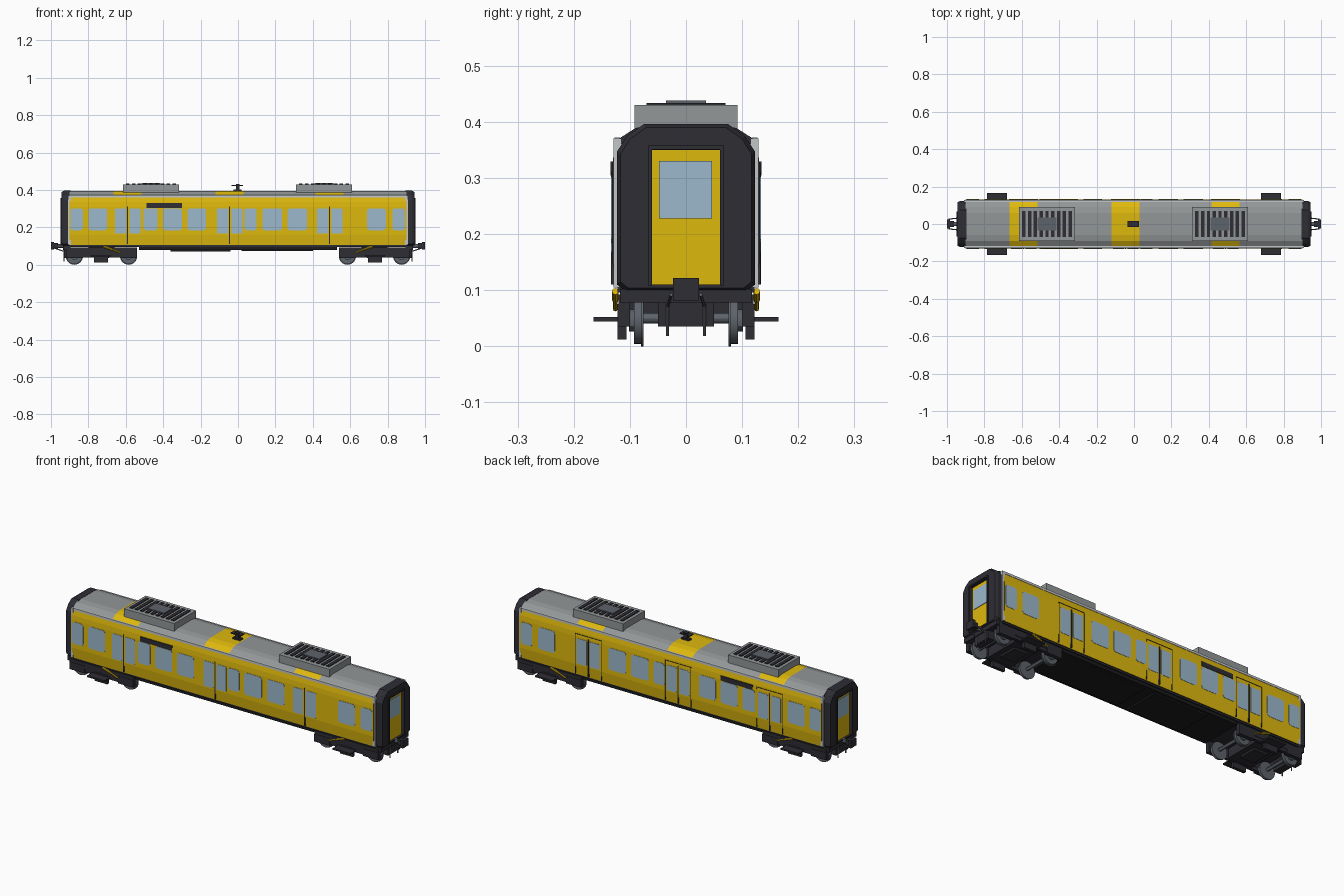
import bpy, bmesh, math
from mathutils import Vector, Matrix

if "Cube" in bpy.data.objects:
    bpy.data.objects.remove(bpy.data.objects["Cube"], do_unlink=True)


def material(name, r, g, b):
    m = bpy.data.materials.new(name)
    m.use_nodes = True
    m.diffuse_color = (r, g, b, 1)
    m.node_tree.nodes["Principled BSDF"].inputs["Base Color"].default_value = (r, g, b, 1)
    return m


YELLOW = material("yellow paint", 0.73, 0.48, 0.004)
ROOF = material("roof grey", 0.29, 0.31, 0.315)
LIGHT = material("light grey", 0.55, 0.57, 0.58)
DARK = material("charcoal", 0.026, 0.026, 0.034)
BLACK = material("underside black", 0.012, 0.012, 0.014)
GLASS = material("blue glass", 0.33, 0.48, 0.60)
STEEL = material("steel grey", 0.11, 0.125, 0.145)


def finish(name, bm, *mats):
    bmesh.ops.recalc_face_normals(bm, faces=bm.faces[:])
    me = bpy.data.meshes.new(name)
    bm.to_mesh(me)
    bm.free()
    for m in mats:
        me.materials.append(m)
    ob = bpy.data.objects.new(name, me)
    bpy.context.collection.objects.link(ob)
    return ob


def add_box(bm, x0, x1, y0, y1, z0, z1):
    mat = Matrix.Translation(((x0 + x1) / 2, (y0 + y1) / 2, (z0 + z1) / 2)) @ \
        Matrix.Diagonal((abs(x1 - x0), abs(y1 - y0), abs(z1 - z0), 1))
    bmesh.ops.create_cube(bm, size=1, matrix=mat)


def boxes(name, mat, *bounds, mx=False, my=False):
    """One object from box bounds, optionally mirrored in x and/or y."""
    bm = bmesh.new()
    for x0, x1, y0, y1, z0, z1 in bounds:
        for sx in ((1, -1) if mx else (1,)):
            for sy in ((1, -1) if my else (1,)):
                add_box(bm, x0 * sx, x1 * sx, y0 * sy, y1 * sy, z0, z1)
    return finish(name, bm, mat)


def add_rod(bm, a, b, r, seg=8):
    a, b = Vector(a), Vector(b)
    rot = (b - a).to_track_quat('Z', 'Y').to_matrix().to_4x4()
    bmesh.ops.create_cone(bm, cap_ends=True, segments=seg, radius1=r, radius2=r,
                          depth=(b - a).length, matrix=Matrix.Translation((a + b) / 2) @ rot)


def add_pane(bm, x0, x1, z0, z1, side, r=0.014):
    """Thin plate with rounded corners on one flank of the body."""
    pts = []
    for cx, cz, a0 in ((x1 - r, z1 - r, 0), (x0 + r, z1 - r, 90),
                       (x0 + r, z0 + r, 180), (x1 - r, z0 + r, 270)):
        for k in range(4):
            a = math.radians(a0 + 30 * k)
            pts.append((cx + r * math.cos(a), cz + r * math.sin(a)))
    f = bm.faces.new([bm.verts.new((x, side * 0.131, z)) for x, z in pts])
    ext = bmesh.ops.extrude_face_region(bm, geom=[f])["geom"]
    bmesh.ops.translate(bm, vec=(0, side * 0.0025, 0),
                        verts=[v for v in ext if isinstance(v, bmesh.types.BMVert)])


# Body shell: half profile mirrored and lofted along x, with roof bands
half = [(0.126, 0.105), (0.132, 0.16), (0.132, 0.31), (0.130, 0.335), (0.124, 0.365),
        (0.118, 0.371), (0.09, 0.389), (0.06, 0.395)]
profile = half + [(-y, z) for y, z in reversed(half)]
doors = (-0.59, -0.045, 0.49)
bands = [(d - 0.075, d + 0.075) for d in doors]
stations = [-0.9] + [x for b in bands for x in b] + [0.9]
bm = bmesh.new()
rings = [[bm.verts.new((x, y, z)) for y, z in profile] for x in stations]
n = len(profile)
for a, b in zip(rings, rings[1:]):
    for i in range(n):
        bm.faces.new((a[i], a[(i + 1) % n], b[(i + 1) % n], b[i]))
bm.faces.new(rings[0])
bm.faces.new(rings[-1])
for f in bm.faces:
    c = f.calc_center_median()
    if abs(c.x) > 0.89 or c.z < 0.11:
        f.material_index = 2
    elif c.z > 0.366 and not any(lo < c.x < hi for lo, hi in bands):
        f.material_index = 1
finish("body_shell", bm, YELLOW, ROOF, DARK)

# Roof gutters and corner posts
boxes("roof_gutter", LIGHT, (-0.9, 0.9, 0.118, 0.127, 0.36, 0.372), my=True)
boxes("corner_post", LIGHT, (0.893, 0.908, 0.115, 0.129, 0.105, 0.37), mx=True, my=True)

# Side windows and door windows
windows = [(-0.895, -0.83), (-0.80, -0.70), (-0.505, -0.43), (-0.40, -0.30), (-0.27, -0.17),
           (0.035, 0.10), (0.13, 0.235), (0.265, 0.37), (0.69, 0.79), (0.825, 0.892)]
bm = bmesh.new()
bd = bmesh.new()
for side in (-1, 1):
    for x0, x1 in windows:
        add_pane(bm, x0, x1, 0.184, 0.302, side)
    for d in doors:
        for x0, x1 in ((d - 0.068, d - 0.009), (d + 0.009, d + 0.068)):
            add_pane(bd, x0, x1, 0.166, 0.302, side, 0.006)
finish("side_windows", bm, GLASS)
finish("door_windows", bd, GLASS)

# Door seams, rear door outlines and destination signs
boxes("door_seam", DARK, *[(d - 0.003, d + 0.003, 0.126, 0.1335, 0.11, 0.312) for d in doors], my=True)
outline = []
for d in doors:
    outline += [(d + s * 0.077 - 0.001, d + s * 0.077 + 0.001, 0.126, 0.133, 0.11, 0.326) for s in (-1, 1)]
    outline.append((d - 0.077, d + 0.077, 0.126, 0.133, 0.324, 0.326))
boxes("door_outline", DARK, *outline)
boxes("destination_sign", DARK, (-0.49, -0.30, 0.126, 0.1345, 0.304, 0.329), my=True)

# Roof ventilation units with slots and a raised centre plate
for label, cx in (("rear", -0.465), ("front", 0.46)):
    boxes(label + "_roof_unit", ROOF, (cx - 0.15, cx + 0.15, -0.092, 0.092, 0.385, 0.43))
    boxes(label + "_roof_slots", DARK, *[(cx + k * 0.031 - 0.009, cx + k * 0.031 + 0.009,
                                         -0.07, 0.07, 0.428, 0.434) for k in range(-4, 5)])
    boxes(label + "_roof_fan_plate", STEEL, (cx - 0.05, cx + 0.05, -0.036, 0.036, 0.429, 0.438))
boxes("roof_aerial", DARK, (-0.012, 0.008, -0.01, 0.01, 0.39, 0.432),
      (-0.034, 0.028, -0.015, 0.015, 0.422, 0.427), (-0.025, 0.02, -0.012, 0.012, 0.393, 0.403))

# End frames: ring between the outer outline and the gangway door opening
outer = [(0.108, 0.098), (0.123, 0.11), (0.123, 0.347), (0.105, 0.375), (0.075, 0.396)]
inner = [(0.061, 0.11), (0.061, 0.13), (0.061, 0.33), (0.061, 0.35), (0.05, 0.35)]
outer += [(-y, z) for y, z in reversed(outer)]
inner += [(-y, z) for y, z in reversed(inner)]
for s, label in ((1, "left"), (-1, "right")):
    bm = bmesh.new()
    loops = [[bm.verts.new((s * x, y, z)) for y, z in pts] for x, pts in
             ((0.895, outer), (0.93, outer), (0.943, [(y * 0.95, 0.24 + (z - 0.24) * 0.96) for y, z in outer]),
              (0.943, inner), (0.895, inner))]
    for a, b in zip(loops, loops[1:] + loops[:1]):
        for i in range(10):
            j = (i + 1) % 10
            bm.faces.new((a[i], a[j], b[j], b[i]))
    finish(label + "_end_frame", bm, DARK)
boxes("end_door", YELLOW, (0.90, 0.932, -0.062, 0.062, 0.109, 0.351), mx=True)
boxes("end_door_window", GLASS, (0.93, 0.935, -0.048, 0.046, 0.228, 0.33), mx=True)
boxes("end_door_trim", DARK, (0.935, 0.949, 0.061, 0.068, 0.108, 0.358),
      (0.935, 0.949, -0.068, -0.061, 0.108, 0.358), (0.935, 0.949, -0.068, 0.068, 0.351, 0.358), mx=True)
boxes("end_beam", DARK, (0.895, 0.935, -0.118, 0.118, 0.078, 0.102),
      (0.89, 0.93, -0.05, 0.05, 0.035, 0.08), mx=True)

# Couplers with hoses
boxes("coupler_head", DARK, (0.985, 1.0, -0.023, 0.023, 0.082, 0.122),
      (0.962, 0.985, -0.016, 0.016, 0.088, 0.116), mx=True)
bm = bmesh.new()
for s in (-1, 1):
    add_rod(bm, (s * 0.92, 0, 0.1), (s * 0.99, 0, 0.1), 0.011, 12)
    for y in (-0.033, 0.033):
        add_rod(bm, (s * 0.925, y, 0.07), (s * 0.99, y * 0.8, 0.092), 0.003)
        add_rod(bm, (s * 0.93, y, 0.018), (s * 0.93, y, 0.11), 0.003)
finish("coupler_shafts_and_hoses", bm, STEEL)

# Underframe
boxes("sill", DARK, (-0.9, 0.9, -0.122, 0.122, 0.096, 0.108))
boxes("underfloor_tray", BLACK, (-0.53, 0.53, -0.115, 0.115, 0.08, 0.1),
      (-0.36, -0.04, -0.1, 0.1, 0.072, 0.085), (0.02, 0.4, -0.1, 0.1, 0.074, 0.085))

# Bogies
BX = 0.73
boxes("bogie_frame", DARK, (BX - 0.19, BX + 0.19, 0.1, 0.12, 0.058, 0.092),
      (BX - 0.19, BX - 0.1, 0.1, 0.122, 0.035, 0.075), (BX + 0.1, BX + 0.19, 0.1, 0.122, 0.035, 0.075),
      (BX - 0.1, BX + 0.1, 0.102, 0.118, 0.04, 0.065),
      (BX - 0.035, BX + 0.04, 0.106, 0.122, 0.012, 0.06), mx=True, my=True)
boxes("bogie_bolster", DARK, (BX - 0.07, BX + 0.07, -0.105, 0.105, 0.045, 0.1),
      (BX - 0.04, BX + 0.04, -0.05, 0.05, 0.035, 0.05), mx=True)
boxes("bogie_step", DARK, (BX - 0.05, BX + 0.055, 0.115, 0.165, 0.044, 0.052), mx=True, my=True)
bm = bmesh.new()
for s in (-1, 1):
    for x in (0.585, 0.875):
        add_rod(bm, (s * x, -0.1, 0.05), (s * x, 0.1, 0.05), 0.009, 12)
        for y in (-1, 1):
            add_rod(bm, (s * x, y * 0.079, 0.046), (s * x, y * 0.093, 0.046), 0.042, 24)
            add_rod(bm, (s * x, y * 0.076, 0.046), (s * x, y * 0.080, 0.046), 0.046, 24)
            add_rod(bm, (s * x, y * 0.093, 0.046), (s * x, y * 0.102, 0.046), 0.02, 12)
wheels = finish("wheelsets", bm, STEEL)

# Yellow dampers beside the bogies
bm = bmesh.new()
for s in (-1, 1):
    for y in (-0.126, 0.126):
        add_rod(bm, (s * 0.72, y, 0.098), (s * 0.675, y, 0.083), 0.006)
        add_rod(bm, (s * 0.675, y, 0.083), (s * 0.63, y, 0.066), 0.004)
dampers = finish("bogie_dampers", bm, YELLOW)

# Smooth the round parts
for ob in (wheels, dampers, bpy.data.objects["coupler_shafts_and_hoses"]):
    bpy.ops.object.select_all(action='DESELECT')
    ob.select_set(True)
    bpy.context.view_layer.objects.active = ob
    bpy.ops.object.shade_smooth_by_angle()
